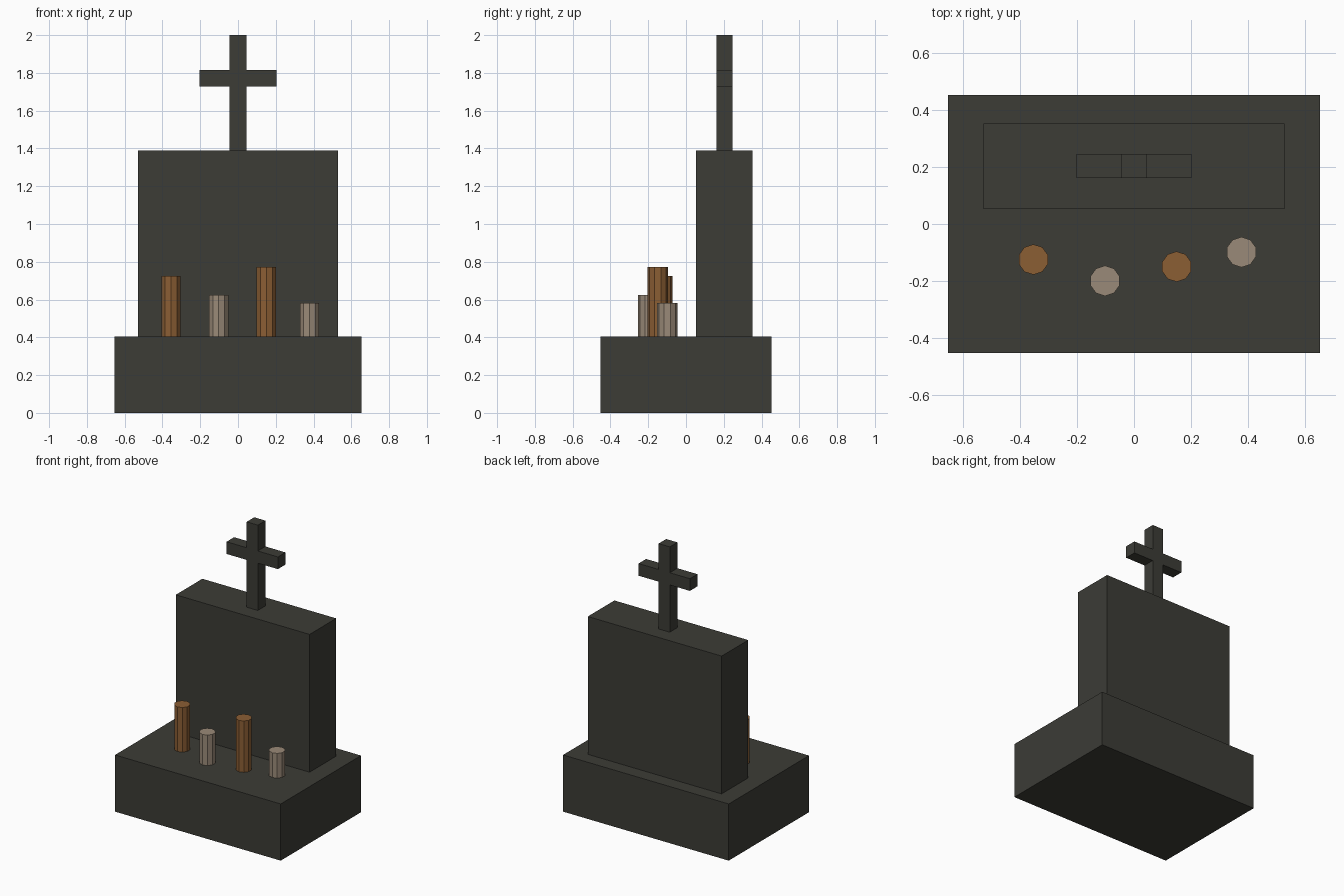
import bpy, math

if "Cube" in bpy.data.objects:
    bpy.data.objects.remove(bpy.data.objects["Cube"])


def srgb(r, g, b):
    f = lambda c: c / 12.92 if c <= 0.04045 else ((c + 0.055) / 1.055) ** 2.4
    return tuple(f(v / 255) for v in (r, g, b)) + (1.0,)


def material(name, rgb):
    m = bpy.data.materials.new(name)
    m.diffuse_color = srgb(*rgb)
    m.use_nodes = True
    m.node_tree.nodes["Principled BSDF"].inputs["Base Color"].default_value = m.diffuse_color
    return m


STONE = material("dark_stone", (60, 60, 54))
AMBER = material("amber_wax", (139, 94, 52))
PALE = material("pale_wax", (154, 138, 120))


def box(name, x, y, z, mat):
    """Box from (min, max) ranges."""
    bpy.ops.mesh.primitive_cube_add(size=1, location=[sum(r) / 2 for r in (x, y, z)])
    o = bpy.context.object
    o.name = name
    for v in o.data.vertices:
        for i, r in enumerate((x, y, z)):
            v.co[i] *= r[1] - r[0]
    o.data.materials.append(mat)


def candle(name, x, y, top, mat):
    """Ten-sided candle standing on the plinth."""
    bpy.ops.mesh.primitive_cylinder_add(vertices=10, radius=0.0535, depth=top - 0.405,
                                        location=(x, y, (top + 0.405) / 2))
    o = bpy.context.object
    o.name = name
    o.data.materials.append(mat)


# Plinth and headstone slab
box("plinth", (-0.655, 0.655), (-0.453, 0.453), (0, 0.405), STONE)
box("headstone", (-0.529, 0.529), (0.053, 0.353), (0.405, 1.39), STONE)

# Cross
box("cross_post", (-0.044, 0.044), (0.161, 0.246), (1.39, 2.0), STONE)
box("cross_bar", (-0.203, 0.203), (0.161, 0.246), (1.728, 1.815), STONE)

# Candles along the front
for i, (x, y, top, mat) in enumerate([
        (-0.354, -0.125, 0.724, AMBER), (-0.102, -0.2, 0.623, PALE),
        (0.15, -0.15, 0.772, AMBER), (0.378, -0.099, 0.582, PALE)]):
    candle(f"candle_{i + 1}", x, y, top, mat)
